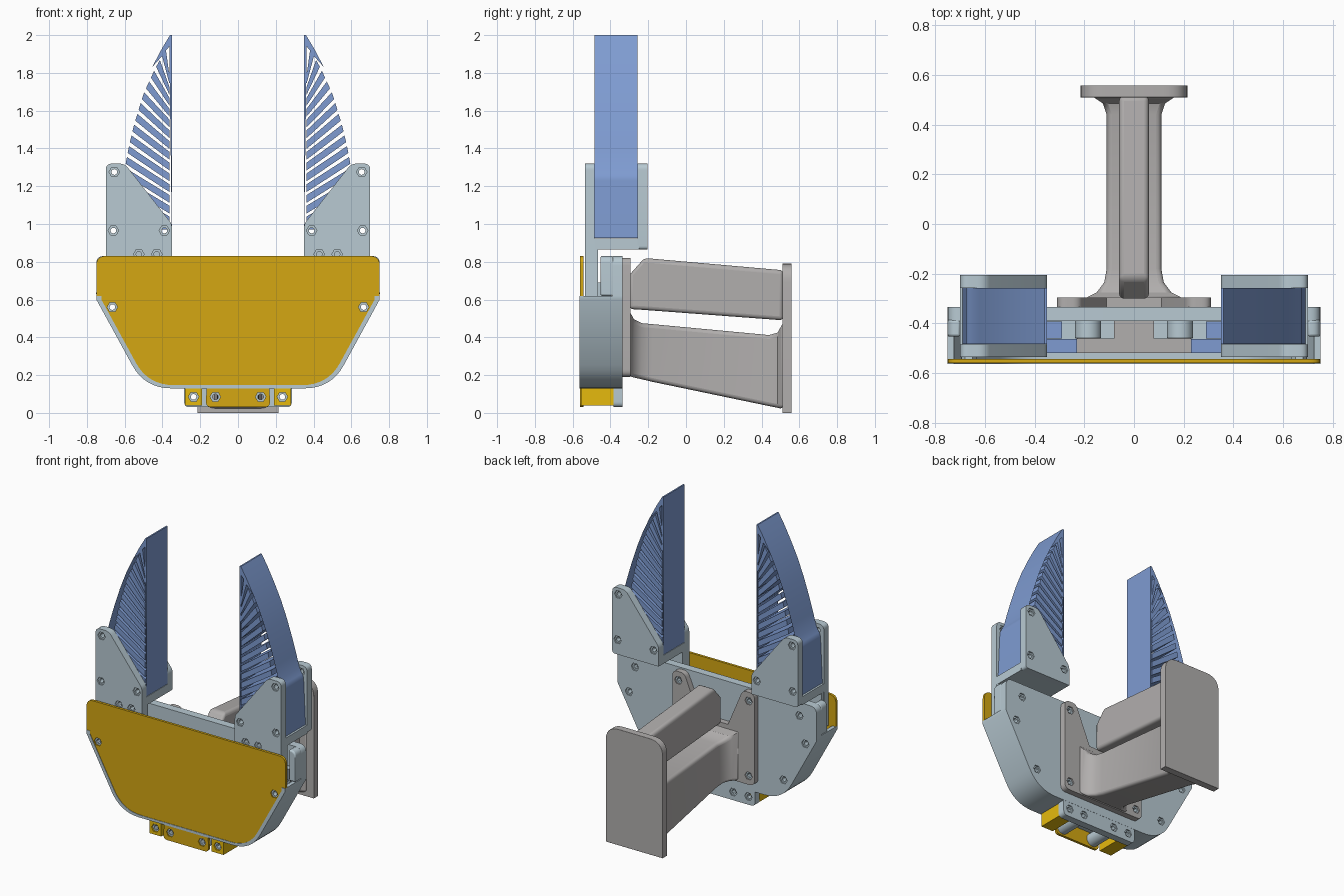
import bpy, bmesh, math
from mathutils import Vector

if "Cube" in bpy.data.objects:
    bpy.data.objects.remove(bpy.data.objects["Cube"])


def material(name, rgb):
    m = bpy.data.materials.new(name)
    m.diffuse_color = (*rgb, 1)
    m.use_nodes = True
    m.node_tree.nodes["Principled BSDF"].inputs["Base Color"].default_value = m.diffuse_color
    return m


GOLD = material("gold cover", (0.66, 0.39, 0.006))
YELLOW = material("yellow clip", (0.79, 0.49, 0.004))
BLUE = material("blue rubber", (0.21, 0.33, 0.64))
PALE = material("pale blue grey", (0.48, 0.59, 0.65))
GREY = material("warm grey", (0.44, 0.425, 0.42))


def finish(name, bm, mat, mirror=False, bevel=0):
    bmesh.ops.remove_doubles(bm, verts=bm.verts, dist=1e-5)
    bmesh.ops.recalc_face_normals(bm, faces=bm.faces)
    mesh = bpy.data.meshes.new(name)
    bm.to_mesh(mesh)
    bm.free()
    mesh.materials.append(mat)
    ob = bpy.data.objects.new(name, mesh)
    bpy.context.collection.objects.link(ob)
    if bevel:
        b = ob.modifiers.new("Bevel", 'BEVEL')
        b.width, b.segments, b.limit_method = bevel, 4, 'ANGLE'
        b.angle_limit = math.radians(50)
    if mirror:
        mm = ob.modifiers.new("Mirror", 'MIRROR')
        mm.use_mirror_merge = False
    return ob


def rounded(pts, n=8):
    """Round the corners of a polygon given as (x, z) or (x, z, cut length)."""
    out = []
    for i, p in enumerate(pts):
        c = Vector(p[:2])
        if len(p) < 3:
            out.append(tuple(c))
            continue
        a = c + (Vector(pts[i - 1][:2]) - c).normalized() * p[2]
        b = c + (Vector(pts[(i + 1) % len(pts)][:2]) - c).normalized() * p[2]
        for k in range(n + 1):
            t = k / n
            out.append(tuple(a * (1 - t) ** 2 + c * 2 * t * (1 - t) + b * t * t))
    return out


def symmetric(half):
    return half + [(-p[0], *p[1:]) for p in reversed(half)]


def ring(x, z, r, n=6):
    return [(x + r * math.cos(math.tau * k / n), z + r * math.sin(math.tau * k / n)) for k in range(n)]


def plate(name, mat, outline, y0, y1, holes=(), mirror=False, bevel=0):
    """Extrude a front-view outline with holes from y0 to y1."""
    cu = bpy.data.curves.new(name, 'CURVE')
    cu.dimensions, cu.fill_mode, cu.extrude = '2D', 'BOTH', (y1 - y0) / 2
    for loop in [rounded(outline), *holes]:
        sp = cu.splines.new('POLY')
        sp.points.add(len(loop) - 1)
        for q, (x, z) in zip(sp.points, loop):
            q.co = (x, z, 0, 1)
        sp.use_cyclic_u = True
    tmp = bpy.data.objects.new(name, cu)
    bpy.context.collection.objects.link(tmp)
    dg = bpy.context.evaluated_depsgraph_get()
    mesh = bpy.data.meshes.new_from_object(tmp.evaluated_get(dg))
    bm = bmesh.new()
    bm.from_mesh(mesh)
    bpy.data.objects.remove(tmp)
    bpy.data.curves.remove(cu)
    bpy.data.meshes.remove(mesh)
    for v in bm.verts:
        v.co = (v.co.x, (y0 + y1) / 2 + v.co.z, v.co.y)
    return finish(name, bm, mat, mirror, bevel)


def box(name, mat, x0, x1, y0, y1, z0, z1, mirror=False, bevel=0):
    bm = bmesh.new()
    bmesh.ops.create_cube(bm, size=1)
    for v in bm.verts:
        v.co = ((x0 + x1) / 2 + v.co.x * (x1 - x0), (y0 + y1) / 2 + v.co.y * (y1 - y0),
                (z0 + z1) / 2 + v.co.z * (z1 - z0))
    return finish(name, bm, mat, mirror, bevel)


def loft(name, mat, sections, bevel=0):
    """Skin rectangular sections (y, half width, z bottom, z top)."""
    bm = bmesh.new()
    rows = [[bm.verts.new((x, y, z)) for x, z in ((-w, b), (w, b), (w, t), (-w, t))]
            for y, w, b, t in sections]
    for r, s in zip(rows, rows[1:]):
        for k in range(4):
            bm.faces.new((r[k], r[k - 1], s[k - 1], s[k]))
    bm.faces.new(rows[0])
    bm.faces.new(rows[-1])
    return finish(name, bm, mat, bevel=bevel)


def screws(name, mat, spots, y0, y1):
    for x, z in spots:
        plate(name, mat, ring(x, z, 0.03), y0, y1, [ring(x, z, 0.015, 12)], mirror=True)


def hexes(spots, both=False):
    return [ring(s * x, z, 0.028) for x, z in spots for s in ((1, -1) if both else (1,))]


# Housing: shell wall, back plate, corner bosses
lower = rounded([(0.75, 0.62), (0.75, 0.60), (0.493, 0.13, 0.14), (0.17, 0.13)])


def shrink(pts, k):
    return [(x * k, 0.62 - (0.62 - z) * k) for x, z in pts]


outer = symmetric(lower)
inner = symmetric(shrink(lower, 0.965))
plate("housing_wall", PALE, outer + inner[::-1], -0.563, -0.335)
back_spots = [(0.665, 0.56), (0.62, 0.74), (0.5, 0.27)]
plate("housing_back", PALE, symmetric([(0.75, 0.83, 0.05)] + lower), -0.39, -0.335,
      hexes(back_spots, True))
screws("back_screw", PALE, back_spots, -0.38, -0.345)
plate("corner_boss", PALE, [(0.70, 0.62), (0.75, 0.62), (0.75, 0.83, 0.04), (0.70, 0.83)],
      -0.453, -0.385, mirror=True, bevel=0.012)

# Gold front cover with its lower tab
cover_spots = [(0.665, 0.56), (0.12, 0.085)]
half = [(0.75, 0.83, 0.05), (0.75, 0.62)] + shrink(lower, 0.98) + [(0.17, 0.03, 0.03)]
plate("front_cover", GOLD, symmetric(half), -0.56, -0.543, hexes(cover_spots, True))
screws("cover_screw", PALE, cover_spots, -0.552, -0.5)

# Bottom tab of the housing, posts and yellow clips
tab_spots = [(0.12, 0.085), (0.235, 0.085)]
plate("bottom_tab", PALE, symmetric([(0.285, 0.15), (0.285, 0.03, 0.03)]), -0.385, -0.336,
      hexes(tab_spots, True))
screws("tab_screw", PALE, tab_spots, -0.375, -0.345)
plate("tab_post", PALE, ring(0.12, 0.085, 0.045, 20), -0.543, -0.385, [ring(0.12, 0.085, 0.02, 12)], True)
plate("clip", YELLOW, [(0.19, 0.04), (0.28, 0.04), (0.28, 0.132), (0.19, 0.132)], -0.556, -0.385,
      hexes([(0.235, 0.085)]), True)
screws("clip_screw", PALE, [(0.235, 0.085)], -0.545, -0.5)

# Drive parts inside the housing
box("drive_unit", GREY, -0.23, 0.23, -0.52, -0.46, 0.16, 0.37)
box("drive_neck", GREY, -0.08, 0.08, -0.46, -0.385, 0.16, 0.37)
plate("guide_post", PALE, ring(0.185, 0.55, 0.053, 20), -0.46, -0.385, mirror=True, bevel=0.015)
box("rear_link", BLUE, 0.29, 0.62, -0.46, -0.392, 0.38, 0.61, mirror=True)
box("front_link", BLUE, 0.23, 0.50, -0.52, -0.462, 0.38, 0.60, mirror=True)

# Finger holders: front and rear cheeks, floor, hook
cheek_top = [(0.35, 1.0, 0.02), (0.60, 1.32, 0.03), (0.70, 1.32, 0.035)]
cheek_spots = [(0.655, 1.275), (0.39, 0.965), (0.66, 0.965)]
front_spots = cheek_spots + [(0.43, 0.84), (0.525, 0.84)]
plate("holder_front", PALE, [(0.35, 0.62)] + cheek_top + [(0.70, 0.62)], -0.535, -0.485,
      hexes(front_spots), True)
plate("holder_rear", PALE, [(0.35, 0.865)] + cheek_top + [(0.70, 0.865, 0.02)], -0.257, -0.205,
      hexes(cheek_spots), True)
screws("holder_front_screw", PALE, front_spots, -0.525, -0.49)
screws("holder_rear_screw", PALE, cheek_spots, -0.25, -0.215)
box("holder_floor", PALE, 0.35, 0.70, -0.49, -0.25, 0.865, 0.922, mirror=True)
box("holder_neck", PALE, 0.352, 0.698, -0.49, -0.465, 0.62, 0.87, mirror=True)
box("holder_hook", PALE, 0.36, 0.69, -0.47, -0.40, 0.62, 0.69, mirror=True)

# Flexible fingers with slanted ribs
curve_in = [(0.62, 0.98), (0.612, 1.15), (0.598, 1.3), (0.58, 1.4), (0.552, 1.52),
            (0.50, 1.69), (0.44, 1.82), (0.363, 1.96)]


def on_curve(z):
    for (xa, za), (xb, zb) in zip(curve_in, curve_in[1:]):
        if z <= zb:
            return (xa + (xb - xa) * (z - za) / (zb - za), z)
    return curve_in[-1]


RIBS, T, X_IN = 15, 0.008, 0.362
level = [0.99 + 0.057 * i for i in range(RIBS)]
gaps = [[(X_IN, 0.97), (0.60, 0.97), on_curve(level[0] + 0.15 - T), (X_IN, level[0] - T)]]
for a, b in zip(level, level[1:]):
    gaps.append([(X_IN, a + T), on_curve(a + 0.15 + T), on_curve(b + 0.145 - T), (X_IN, b - T)])
gaps.append([(X_IN, level[-1] + T), on_curve(level[-1] + 0.12), (X_IN + 0.001, 1.94)])
plate("finger", BLUE, [(0.35, 0.925), (0.35, 2.0), (0.36, 2.0), (0.405, 1.925), (0.455, 1.83),
                       (0.505, 1.725), (0.55, 1.61), (0.59, 1.49), (0.62, 1.39), (0.645, 1.30),
                       (0.675, 1.25, 0.02), (0.69, 0.925)], -0.484, -0.258, gaps, True)

# Rear mount: winged flange, upper bar, flared lower bar, end plate
wing_spots = [(0.265, 0.76), (0.265, 0.25)]
plate("mount_flange", GREY, symmetric([(0.11, 0.56), (0.22, 0.82, 0.03), (0.31, 0.82, 0.04),
                                       (0.31, 0.19, 0.04)]), -0.335, -0.295, hexes(wing_spots, True))
screws("mount_screw", PALE, wing_spots, -0.332, -0.305)
loft("upper_bar", GREY, [(-0.30, 0.06, 0.55, 0.73), (-0.22, 0.06, 0.545, 0.82),
                         (0.515, 0.06, 0.49, 0.755)], bevel=0.02)
loft("lower_bar", GREY, [(-0.30, 0.20, 0.192, 0.54), (-0.275, 0.15, 0.187, 0.495),
                         (-0.235, 0.12, 0.178, 0.475), (-0.18, 0.11, 0.165, 0.47),
                         (0.44, 0.11, 0.036, 0.412), (0.485, 0.125, 0.027, 0.425),
                         (0.515, 0.17, 0.02, 0.48)], bevel=0.02)
plate("end_plate", GREY, symmetric([(0.215, 0.79, 0.10), (0.215, 0.0)]), 0.51, 0.558, bevel=0.01)

# Smooth shading with sharp edges kept
for ob in bpy.data.objects:
    ob.select_set(ob.type == 'MESH')
    bpy.context.view_layer.objects.active = ob
bpy.ops.object.shade_smooth_by_angle(angle=math.radians(30))
